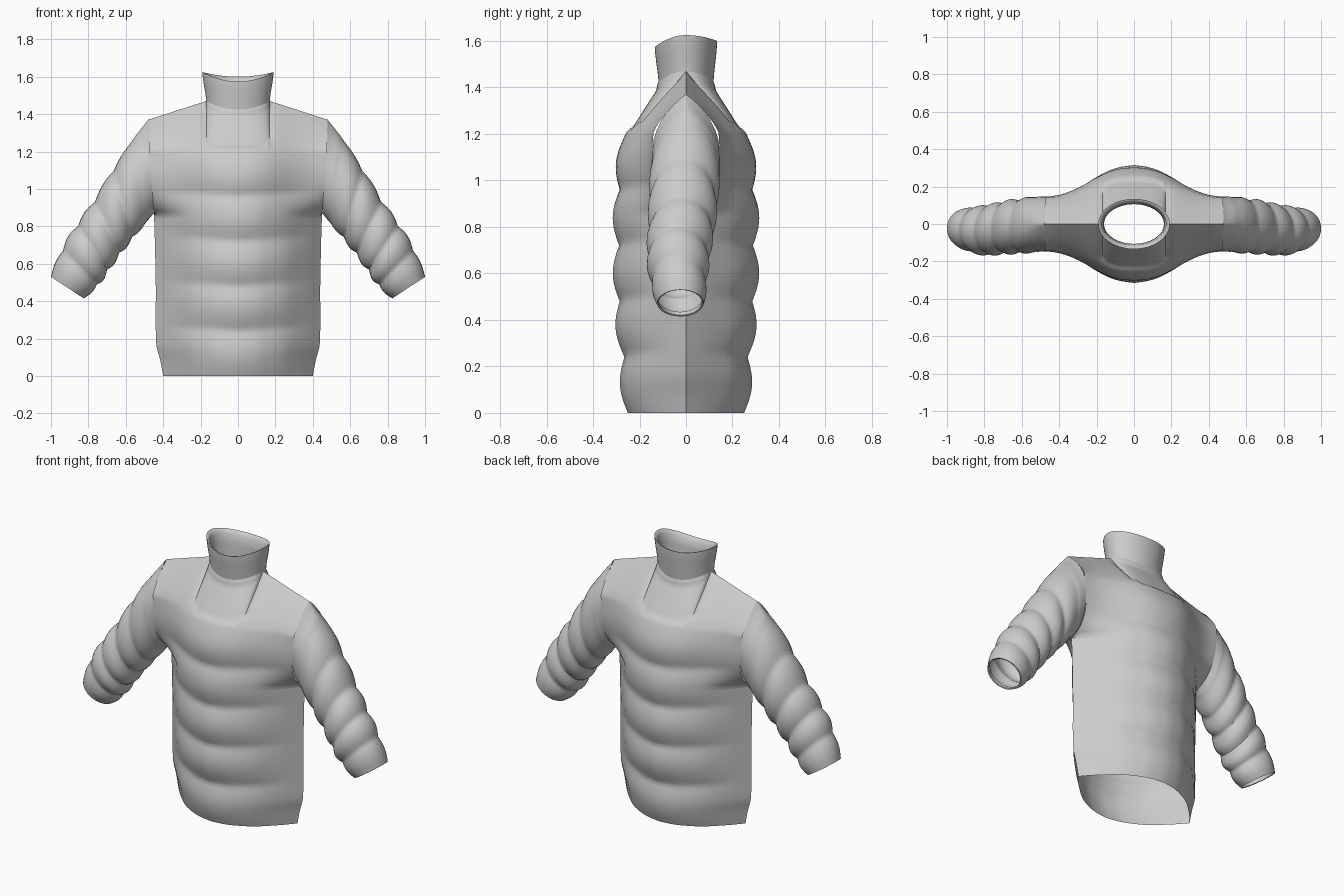
import bpy, bmesh, math
from mathutils import Vector

if "Cube" in bpy.data.objects:
    bpy.data.objects.remove(bpy.data.objects["Cube"])

fabric = bpy.data.materials.new("grey fabric")
fabric.diffuse_color = (0.6, 0.6, 0.6, 1)
fabric.use_nodes = True
fabric.node_tree.nodes["Principled BSDF"].inputs["Base Color"].default_value = fabric.diffuse_color


def curve(pts, x):
    """Smooth interpolation through (x, value) pairs."""
    if x <= pts[0][0]:
        return pts[0][1]
    for i in range(len(pts) - 1):
        (x0, a), (x1, b) = pts[i], pts[i + 1]
        if x <= x1:
            h = x1 - x0
            p, n = pts[max(i - 1, 0)], pts[min(i + 2, len(pts) - 1)]
            m0 = (b - p[1]) / (x1 - p[0]) * h
            m1 = (n[1] - a) / (n[0] - x0) * h
            s = (x - x0) / h
            return ((2*s**3 - 3*s*s + 1) * a + (s**3 - 2*s*s + s) * m0
                    + (3*s*s - 2*s**3) * b + (s**3 - s*s) * m1)
    return pts[-1][1]


def step(a, b, x):
    s = min(max((x - a) / (b - a), 0), 1)
    return s * s * (3 - 2 * s)


def add_grid(bm, rows, closed=False, flip=False):
    vs = [[bm.verts.new(p) for p in r] for r in rows]
    n = len(rows[0])
    for a, b in zip(vs, vs[1:]):
        for j in range(n if closed else n - 1):
            k = (j + 1) % n
            f = [a[j], a[k], b[k], b[j]]
            bm.faces.new(f[::-1] if flip else f)


def finish(bm, name, angle=50):
    me = bpy.data.meshes.new(name)
    bm.to_mesh(me)
    bm.free()
    ob = bpy.data.objects.new(name, me)
    bpy.context.collection.objects.link(ob)
    me.materials.append(fabric)
    bpy.ops.object.select_all(action='DESELECT')
    ob.select_set(True)
    bpy.context.view_layer.objects.active = ob
    bpy.ops.object.shade_smooth_by_angle(angle=math.radians(angle))
    return ob


# Torso profiles: side edge, centre depth, and depth across the width
EDGE = [(0, .40), (.08, .415), (.17, .437), (.5, .44), (.88, .45), (1.05, .464), (1.2, .475)]
DEPTH = [(0, .25), (.24, .265), (.48, .285), (.72, .288), (.96, .285), (1.2, .26)]
LENS = [(0, 1), (.2, .955), (.35, .87), (.57, .68), (.75, .43), (.86, .255), (1, 0)]
OPEN = [(0, 1), (.15, .985), (.3, .92), (.45, .81), (.6, .68), (.75, .59), (.87, .55), (1, .54)]
YOKE_Z, NECK_X, NECK_Y, SHOULDER_X = 1.2, .17, .118, .48


def torso_point(u, z):
    a = abs(u)
    zq = z - .03 * a * step(0, .2, z)
    puff = .027 * abs(math.sin(math.pi * zq / .24)) * (1 - a * a)
    k = math.sqrt(max(0, 1 - (1 - min(max((z - .87) / .25, 0), 1)) ** 2))
    p = curve(LENS, a) * (1 - k) + curve(OPEN, a) * k
    return u * curve(EDGE, z), curve(DEPTH, z) * p + puff * min(1, p * 1.5)


def shoulder_point(u, t):
    a = abs(u)
    x0, y0 = torso_point(u, YOKE_Z)
    x1 = u * SHOULDER_X
    if abs(x1) < NECK_X:
        c = math.sqrt(max(0, 1 - (x1 / NECK_X) ** 2))
        y1, z1 = NECK_Y * c, 1.47 - .045 * c * c
    else:
        y1, z1 = 0, 1.47 - .10 * (abs(x1) - NECK_X) / (SHOULDER_X - NECK_X)
    y = y0 + (y1 - y0) * t ** (1 + .4 * a)
    # recessed yoke panel with chamfered lower corners
    low = .04 + .1 * step(.26, .36, a)
    rec = .014 * (1 - step(.345, .41, a)) * step(low, low + .13, t) * (1 - step(.8, 1, t))
    return x0 + (x1 - x0) * t, y - min(rec, .15 * y), YOKE_Z + (z1 - YOKE_Z) * t


half = [.08, .16, .23, .27, .30, .32, .338, .348, .3541667, .375, .41, .47, .55, .63, .71, .79,
        .86, .92, .96, .985, 1]
us = [-u for u in reversed(half)] + [0] + half
bm = bmesh.new()
for s in (-1, 1):
    rows = []
    for i in range(60):
        z = YOKE_Z * i / 60
        rows.append([(x, s * y, z) for x, y in (torso_point(u, z) for u in us)])
    for i in range(25):
        rows.append([(x, s * y, z) for x, y, z in (shoulder_point(u, i / 24) for u in us)])
    add_grid(bm, rows, flip=s > 0)
finish(bm, "jacket_body")

# Collar: flared ellipse, rim lower at the front; (rx, ry, side z, front z, back z)
bm = bmesh.new()
rows = []
for rx, ry, zs, zf, zb in [(.17, .118, 1.468, 1.423, 1.423), (.174, .122, 1.51, 1.465, 1.47),
                           (.183, .129, 1.56, 1.515, 1.53), (.190, .134, 1.61, 1.562, 1.588),
                           (.191, .134, 1.625, 1.574, 1.6), (.184, .127, 1.623, 1.572, 1.598),
                           (.172, .112, 1.605, 1.555, 1.58), (.165, .106, 1.55, 1.51, 1.52),
                           (.16, .106, 1.47, 1.43, 1.43)]:
    ring = []
    for j in range(48):
        c, s = math.cos(j * math.tau / 48), math.sin(j * math.tau / 48)
        ze = zf if s < 0 else zb
        ring.append((rx * c, ry * s, ze + (zs - ze) * c * c))
    rows.append(ring)
add_grid(bm, rows, closed=True)
finish(bm, "collar")

# Sleeve stations: upper x, upper z, lower x, lower z, y centre, y half-width
SLEEVE = [(.48, 1.37, .45, .87, 0, .146), (.56, 1.265, .485, .83, -.002, .146),
          (.665, 1.095, .565, .745, -.012, .136), (.765, .93, .635, .66, -.02, .128),
          (.855, .80, .70, .57, -.033, .122), (.935, .67, .755, .49, -.032, .112),
          (1.0, .53, .825, .415, -.024, .10)]
chan = [[(i, r[k]) for i, r in enumerate(SLEEVE)] for k in range(6)]


def sleeve_ring(t, side, shrink=0):
    ux, uz, lx, lz, yc, hw = (curve(c, t) for c in chan)
    up, lo = Vector((ux, 0, uz)), Vector((lx, 0, lz))
    mid, axis = (up + lo) / 2, (up - lo) / 2
    puff = .017 * abs(math.sin(math.pi * t)) * step(.5, 2.3, t) * (.6 if t > 5 else 1)
    r = axis.length + puff - shrink
    axis.normalize()
    point = .8 * (1 - step(0, 1.4, t))          # pointed top at the shoulder
    ring = []
    for j in range(32):
        th = j * math.tau / 32
        c, s = math.cos(th), math.sin(th)
        w = s * (abs(s) ** point if c > 0 else 1)
        p = mid + axis * (r * c)
        ring.append((side * p.x, yc + (hw + puff - shrink) * w, p.z))
    return ring


for side, name in ((1, "sleeve_right"), (-1, "sleeve_left")):
    bm = bmesh.new()
    rows = [sleeve_ring(i / 10, side) for i in range(61)]
    # folded cuff lining
    rows += [sleeve_ring(t, side, d) for t, d in ((5.98, .008), (5.8, .014))]
    add_grid(bm, rows, closed=True, flip=side < 0)
    bmesh.ops.recalc_face_normals(bm, faces=bm.faces)
    finish(bm, name)
